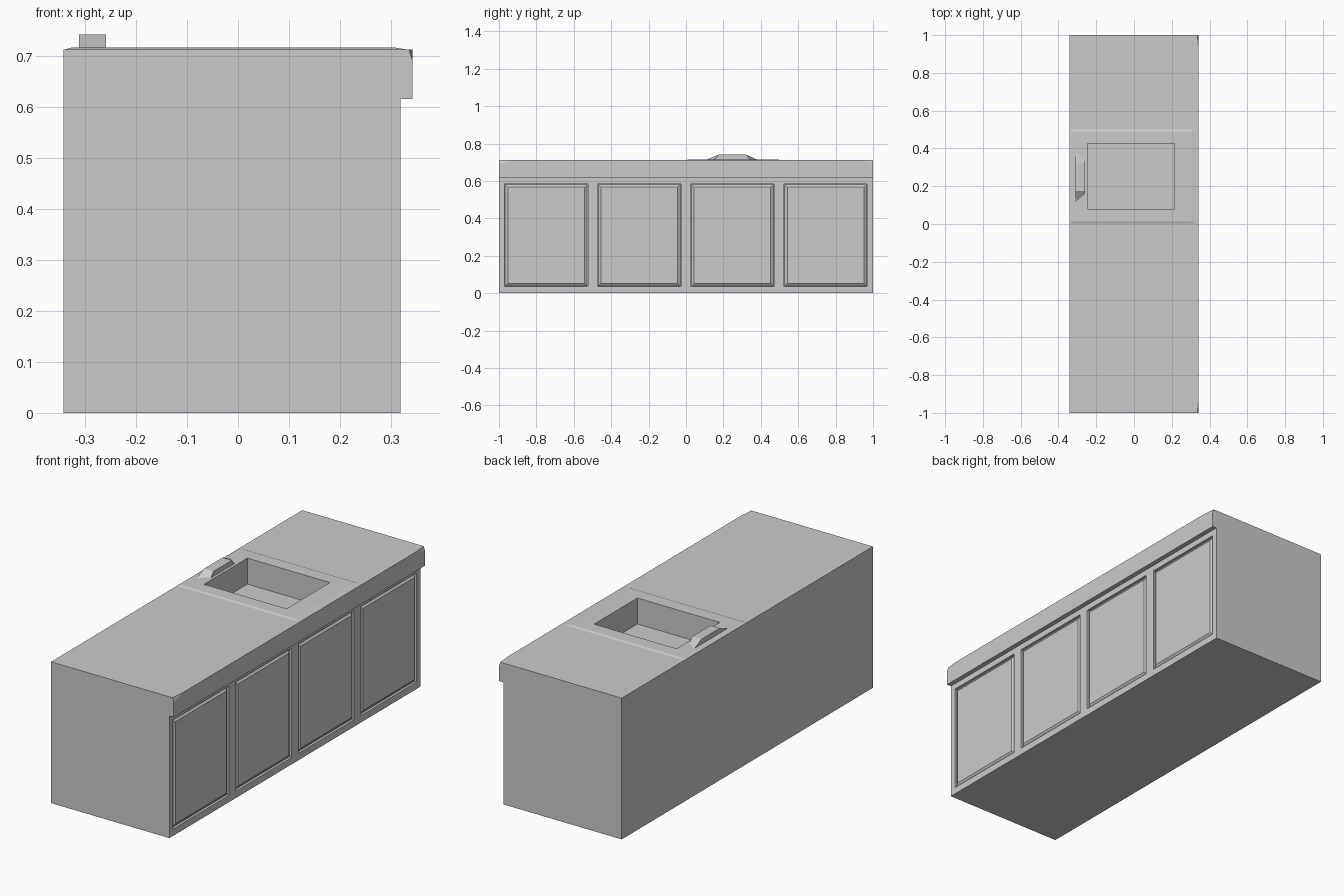
import bpy, bmesh
from mathutils import Vector

if "Cube" in bpy.data.objects:
    bpy.data.objects.remove(bpy.data.objects["Cube"])


def loft(name, ring_a, ring_b, chips=()):
    """Solid between two matching rings; chips are (point, normal) planes that trim it."""
    bm = bmesh.new()
    a = [bm.verts.new(p) for p in ring_a]
    b = [bm.verts.new(p) for p in ring_b]
    n = len(a)
    bm.faces.new(a)
    bm.faces.new(b)
    for i in range(n):
        j = (i + 1) % n
        bm.faces.new((a[i], a[j], b[j], b[i]))
    for co, no in chips:
        geom = bm.verts[:] + bm.edges[:] + bm.faces[:]
        bmesh.ops.bisect_plane(bm, geom=geom, plane_co=co, plane_no=no, clear_outer=True)
        bmesh.ops.holes_fill(bm, edges=[e for e in bm.edges if e.is_boundary])
    bmesh.ops.recalc_face_normals(bm, faces=bm.faces[:])
    mesh = bpy.data.meshes.new(name)
    bm.to_mesh(mesh)
    bm.free()
    ob = bpy.data.objects.new(name, mesh)
    bpy.context.collection.objects.link(ob)
    return ob


def rect_z(x0, x1, y0, y1, z):
    return [(x0, y0, z), (x1, y0, z), (x1, y1, z), (x0, y1, z)]


def rect_x(x, y0, y1, z0, z1):
    return [(x, y0, z0), (x, y1, z0), (x, y1, z1), (x, y0, z1)]


def cut(target, cutter):
    mod = target.modifiers.new("cut", 'BOOLEAN')
    mod.operation = 'DIFFERENCE'
    mod.solver = 'EXACT'
    mod.object = cutter
    bpy.context.view_layer.objects.active = target
    bpy.ops.object.modifier_apply(modifier=mod.name)


BACK, FRONT, LIP, TOP = -0.342, 0.318, 0.342, 0.712

# Cabinet and overhanging worktop, with the two front top corners chipped
profile = [(BACK, 0), (FRONT, 0), (FRONT, 0.615), (LIP, 0.615), (LIP, TOP), (BACK, TOP)]
chips = [(Vector((LIP, s * 0.93, TOP)), Vector((1 / 0.007, s / 0.07, 1 / 0.022)).normalized())
         for s in (-1, 1)]
cabinet = loft("cabinet_and_worktop", [(x, -1, z) for x, z in profile],
               [(x, 1, z) for x, z in profile], chips)

# Doors: a recess in the cabinet front, filled with a raised bevelled panel
GROOVE, BEVEL = 0.012, 0.018
for i in range(4):
    y0 = -0.97 + i * 0.498
    y1, z0, z1 = y0 + 0.445, 0.035, 0.585
    recess = loft("door_recess_cutter", rect_x(FRONT - GROOVE, y0, y1, z0, z1),
                  rect_x(FRONT + 0.01, y0, y1, z0, z1))
    cut(cabinet, recess)
    bpy.data.objects.remove(recess)
    e = 0.003
    loft(f"door_panel_{i + 1}",
         rect_x(FRONT - GROOVE, y0 + e, y1 - e, z0 + e, z1 - e),
         rect_x(FRONT - 0.001, y0 + BEVEL, y1 - BEVEL, z0 + BEVEL, z1 - BEVEL))

# Sink surround with sloped edges
surround = loft("sink_surround", rect_z(BACK, 0.335, 0.0, 0.505, TOP - 0.001),
                rect_z(BACK + 0.018, 0.305, 0.014, 0.491, 0.716))

# Basin cut through the surround into the cabinet
basin = loft("basin_cutter", rect_z(-0.245, 0.215, 0.08, 0.425, 0.585),
             rect_z(-0.245, 0.215, 0.08, 0.425, 0.8))
cut(cabinet, basin)
cut(surround, basin)
bpy.data.objects.remove(basin)

# Low tap block behind the basin, narrower towards the basin
def tap_ring(x, y0, y1):
    return [(x, y0, TOP), (x, y1, TOP), (x, 0.32, 0.741), (x, 0.175, 0.741)]


loft("tap", tap_ring(-0.311, 0.105, 0.385), tap_ring(-0.259, 0.15, 0.345))
